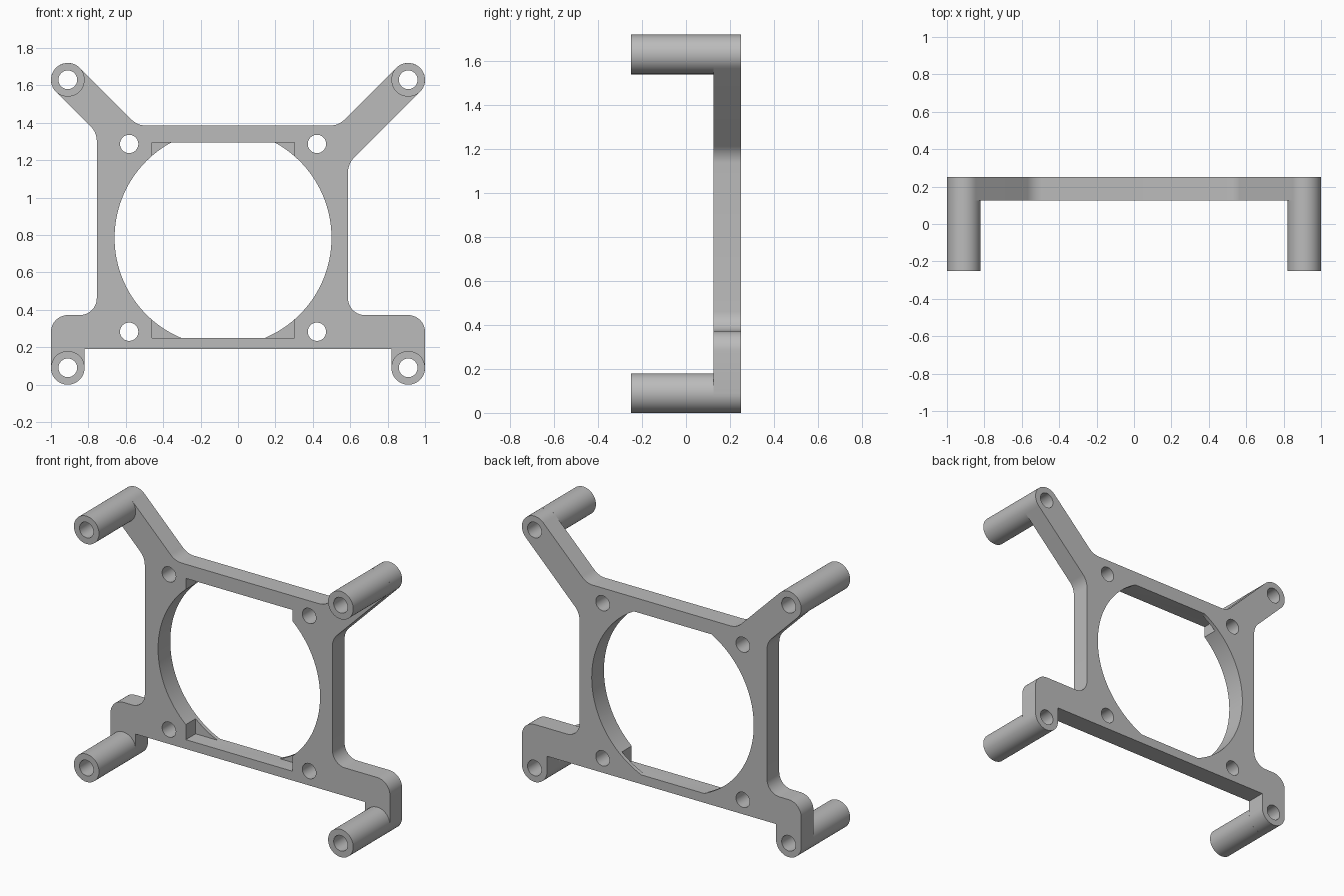
import bpy, bmesh
from math import asin, pi, cos, sin, tan
from mathutils import Vector

if "Cube" in bpy.data.objects:
    bpy.data.objects.remove(bpy.data.objects["Cube"])

grey = bpy.data.materials.new("light_grey")
grey.use_nodes = True
COLOUR = (0.5, 0.5, 0.5, 1)
grey.diffuse_color = COLOUR
grey.node_tree.nodes["Principled BSDF"].inputs["Base Color"].default_value = COLOUR

FRONT, MID, BACK = -0.25, 0.125, 0.25
POST_X, POST_R, BORE_R = 0.91, 0.09, 0.05
POST_Z = (0.09, 1.63)
FAN = Vector((-0.08, 0.785))
FAN_R, SCREW = 0.58, 0.502
Z_LOW, Z_HIGH = 0.25, 1.294


def arc(centre, r, a, b, n):
    return [Vector((centre[0] + r * cos(a + (b - a) * i / n),
                    centre[1] + r * sin(a + (b - a) * i / n))) for i in range(n + 1)]


def circle(centre, r, n=48):
    return arc(centre, r, 0, 2 * pi, n)[:-1]


def rounded(corners, n=10):
    """Replace each (x, z, radius) corner by a tangent arc."""
    out = []
    for i, (x, z, r) in enumerate(corners):
        p = Vector((x, z))
        if r == 0:
            out.append(p)
            continue
        u = (Vector(corners[i - 1][:2]) - p).normalized()
        v = (Vector(corners[(i + 1) % len(corners)][:2]) - p).normalized()
        half = u.angle(v) / 2
        c = p + (u + v).normalized() * r / sin(half)
        start, end = p + u * r / tan(half) - c, p + v * r / tan(half) - c
        for k in range(n + 1):
            t = k / n
            sweep = pi - 2 * half
            out.append(c + (start * sin((1 - t) * sweep) + end * sin(t * sweep)) / sin(sweep))
    return [p for i, p in enumerate(out) if (p - out[i - 1]).length > 1e-4]


def prism(name, profile, y0, y1):
    """Extrude an x-z profile along y."""
    bm = bmesh.new()
    face = bm.faces.new([bm.verts.new((p[0], y0, p[1])) for p in profile])
    new = bmesh.ops.extrude_face_region(bm, geom=[face])["geom"]
    bmesh.ops.translate(bm, vec=(0, y1 - y0, 0),
                        verts=[g for g in new if isinstance(g, bmesh.types.BMVert)])
    bmesh.ops.recalc_face_normals(bm, faces=bm.faces)
    mesh = bpy.data.meshes.new(name)
    bm.to_mesh(mesh)
    bm.free()
    mesh.materials.append(grey)
    obj = bpy.data.objects.new(name, mesh)
    bpy.context.collection.objects.link(obj)
    return obj


def activate(obj):
    bpy.ops.object.select_all(action="DESELECT")
    obj.select_set(True)
    bpy.context.view_layer.objects.active = obj


def cut(obj, profile, y0, y1):
    cutter = prism("cutter", profile, y0, y1)
    cutter.hide_render = True
    mod = obj.modifiers.new("cut", "BOOLEAN")
    mod.operation, mod.solver, mod.object = "DIFFERENCE", "EXACT", cutter
    activate(obj)
    bpy.ops.object.modifier_apply(modifier=mod.name)
    bpy.data.objects.remove(cutter)


def finish(obj):
    activate(obj)
    bpy.ops.object.shade_smooth_by_angle(angle=pi / 6)


def half_outline(edge):
    """One side of the plate: foot, upright edge and diagonal arm."""
    tip = POST_R * 2 ** 0.5
    return [(0.82, 0.19, 0), (0.82, 0, POST_R), (1, 0, POST_R), (1, 0.372, 0.09),
            (edge, 0.372, 0.09), (edge, POST_Z[1] - POST_X - tip + edge, 0.11),
            (POST_X + tip, POST_Z[1], POST_R), (POST_X, POST_Z[1] + tip, POST_R),
            (0.537, 1.385, 0.11)]


# Frame plate
outline = half_outline(0.588) + [(-x, z, r) for x, z, r in reversed(half_outline(0.755))]
plate = prism("frame_plate", rounded(outline), MID, BACK)

# Fan opening: a circle with flat top and bottom
low, high = asin((Z_LOW - FAN.y) / FAN_R), asin((Z_HIGH - FAN.y) / FAN_R)
opening = arc(FAN, FAN_R, low, high, 48) + arc(FAN, FAN_R, pi - high, pi - low, 48)
cut(plate, opening, 0, 0.4)

# Rectangular recess from the front, leaving thin ledges at the back
x0, x1 = FAN.x - 0.381, FAN.x + 0.381
cut(plate, [(x0, Z_LOW), (x1, Z_LOW), (x1, Z_HIGH), (x0, Z_HIGH)], 0, 0.225)

# Screw holes and post bores
for sx in (-1, 1):
    for sz in (-1, 1):
        cut(plate, circle(FAN + Vector((sx, sz)) * SCREW, 0.049), 0, 0.4)
    for z in POST_Z:
        cut(plate, circle((sx * POST_X, z), BORE_R), 0, 0.4)
finish(plate)

# Hollow standoff posts
for side, sx in (("right", -1), ("left", 1)):
    for level, z in zip(("lower", "upper"), POST_Z):
        post = prism(f"{level}_{side}_post", circle((sx * POST_X, z), POST_R), FRONT, MID)
        cut(post, circle((sx * POST_X, z), BORE_R), -0.4, 0.4)
        finish(post)
